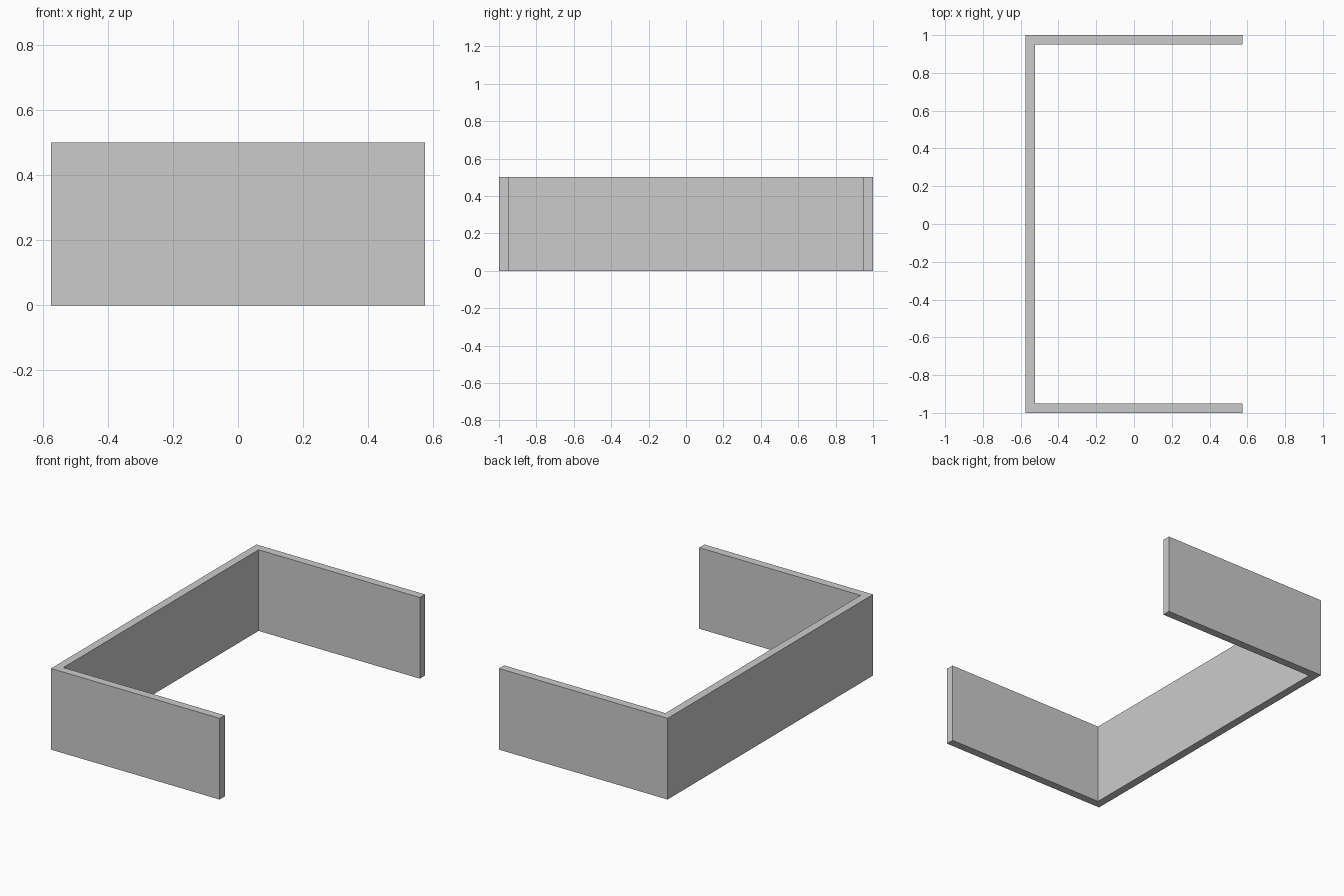
import bpy, bmesh

if "Cube" in bpy.data.objects:
    bpy.data.objects.remove(bpy.data.objects["Cube"])

HALF_X, HALF_Y, HEIGHT, WALL = 0.575, 1.0, 0.5, 0.05

# U-shaped wall outline seen from above, open towards +x
outline = [
    (-HALF_X, -HALF_Y), (HALF_X, -HALF_Y),
    (HALF_X, -HALF_Y + WALL), (-HALF_X + WALL, -HALF_Y + WALL),
    (-HALF_X + WALL, HALF_Y - WALL), (HALF_X, HALF_Y - WALL),
    (HALF_X, HALF_Y), (-HALF_X, HALF_Y),
]

# Extrude the outline upwards into one continuous wall
bm = bmesh.new()
base = bm.faces.new([bm.verts.new((x, y, 0)) for x, y in outline])
top = bmesh.ops.extrude_face_region(bm, geom=[base], use_keep_orig=True)
top_verts = [g for g in top["geom"] if isinstance(g, bmesh.types.BMVert)]
bmesh.ops.translate(bm, vec=(0, 0, HEIGHT), verts=top_verts)
bmesh.ops.recalc_face_normals(bm, faces=bm.faces)

mesh = bpy.data.meshes.new("u_shaped_wall")
bm.to_mesh(mesh)
bm.free()
wall = bpy.data.objects.new("u_shaped_wall", mesh)
bpy.context.collection.objects.link(wall)
